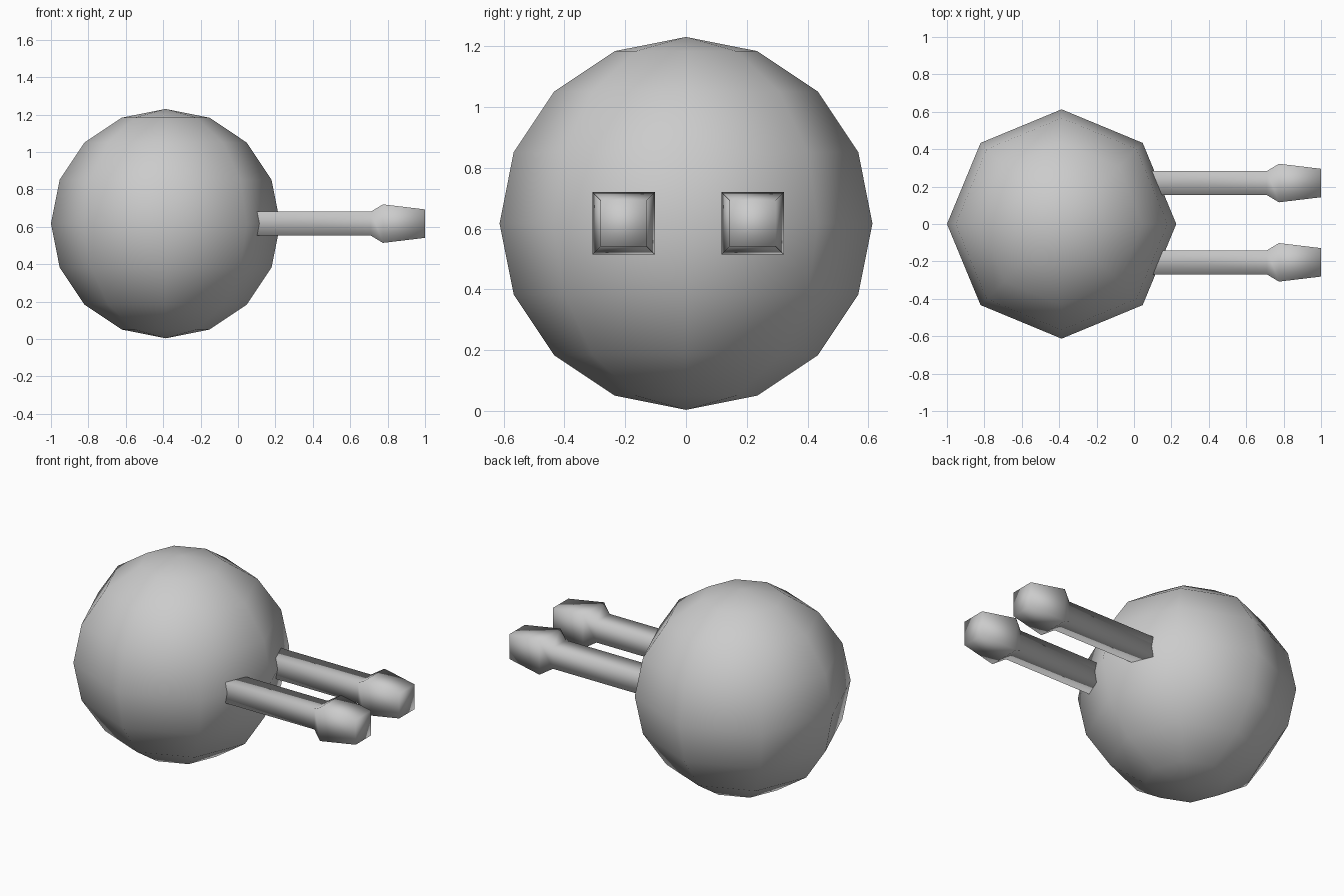
import bpy, bmesh

if "Cube" in bpy.data.objects:
    bpy.data.objects.remove(bpy.data.objects["Cube"])

def smooth_object(name, bm):
    bmesh.ops.recalc_face_normals(bm, faces=bm.faces)
    for f in bm.faces:
        f.smooth = True
    me = bpy.data.meshes.new(name)
    bm.to_mesh(me)
    bm.free()
    ob = bpy.data.objects.new(name, me)
    bpy.context.collection.objects.link(ob)
    return ob

# Low-poly round body
bm = bmesh.new()
bmesh.ops.create_uvsphere(bm, u_segments=8, v_segments=8, radius=0.613)
body = smooth_object("body", bm)
body.location = (-0.387, 0, 0.617)

# Square-section prong with a flared tip: (x, half width) along its length
PROFILE = [(0.04, 0.064), (0.71, 0.064), (0.775, 0.103), (1.0, 0.076)]

def prong(name, y):
    bm = bmesh.new()
    rings = [[bm.verts.new((x, a * h, b * h))
              for a, b in ((-1, -1), (1, -1), (1, 1), (-1, 1))]
             for x, h in PROFILE]
    for r, s in zip(rings, rings[1:]):
        for i in range(4):
            j = (i + 1) % 4
            bm.faces.new((r[i], r[j], s[j], s[i]))
    bm.faces.new(rings[0])
    bm.faces.new(rings[-1])
    smooth_object(name, bm).location = (0, y, 0.617)

prong("front_prong", -0.205)
prong("back_prong", 0.219)
